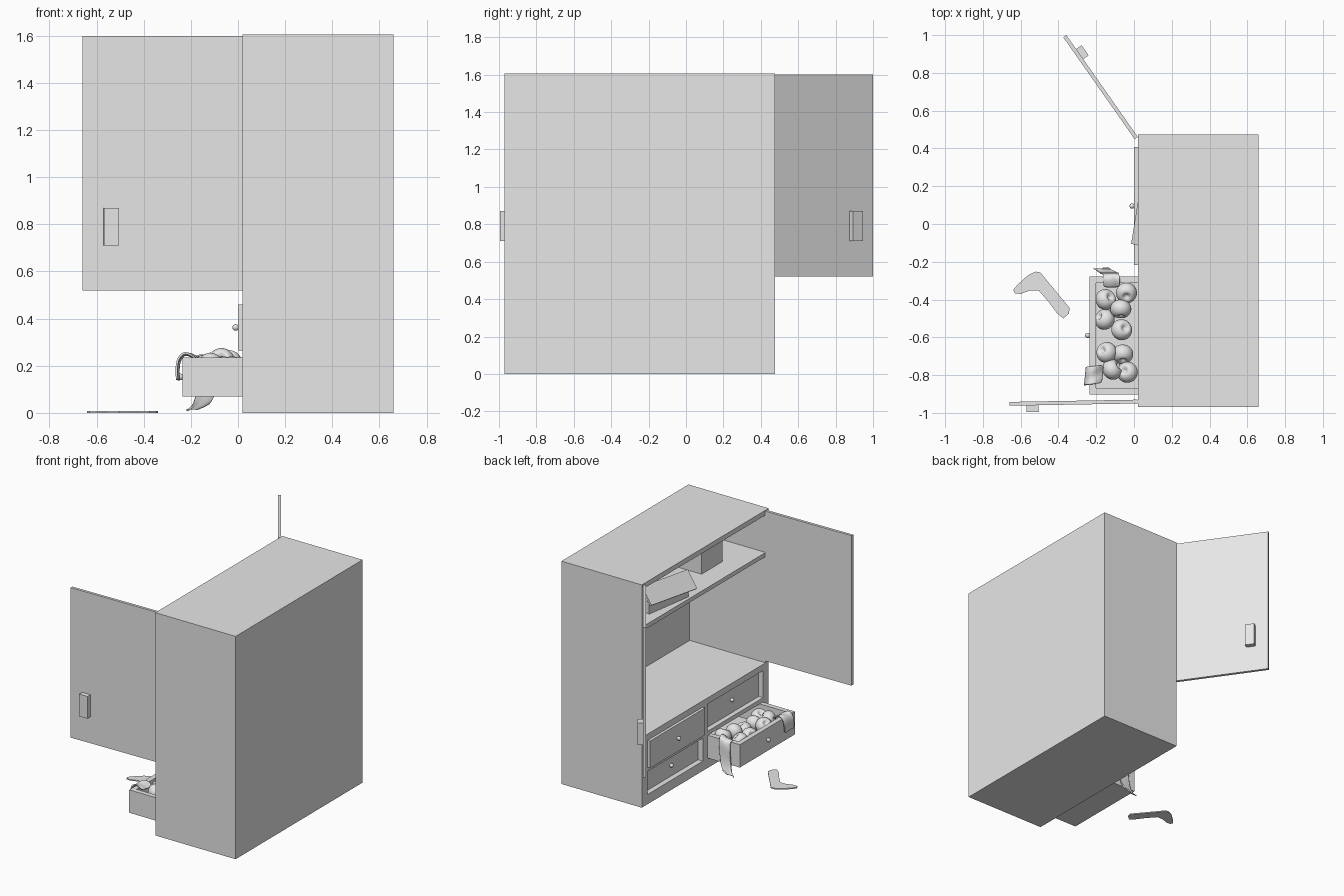
import bpy, bmesh, math
from mathutils import Matrix, Vector

cube = bpy.data.objects.get("Cube")
if cube:
    bpy.data.objects.remove(cube, do_unlink=True)

grey = bpy.data.materials.new("plain_grey")
grey.use_nodes = True
grey.diffuse_color = (0.8, 0.8, 0.8, 1)
grey.node_tree.nodes["Principled BSDF"].inputs["Base Color"].default_value = (0.8, 0.8, 0.8, 1)


def finish(name, bm, smooth=False):
    bmesh.ops.recalc_face_normals(bm, faces=bm.faces)
    mesh = bpy.data.meshes.new(name)
    bm.to_mesh(mesh)
    bm.free()
    mesh.materials.append(grey)
    for p in mesh.polygons:
        p.use_smooth = smooth
    ob = bpy.data.objects.new(name, mesh)
    bpy.context.collection.objects.link(ob)
    return ob


def add_box(bm, x, y, z, mat=Matrix()):
    """Box from (min, max) ranges, optionally placed by a matrix."""
    centre = Vector([(r[0] + r[1]) / 2 for r in (x, y, z)])
    size = [r[1] - r[0] for r in (x, y, z)]
    m = mat @ Matrix.Translation(centre) @ Matrix.Diagonal((*size, 1))
    bmesh.ops.create_cube(bm, size=1, matrix=m)


def boxes(name, *ranges, mat=Matrix()):
    bm = bmesh.new()
    for r in ranges:
        add_box(bm, *r, mat=mat)
    return finish(name, bm)


# Cabinet carcass, open towards -x
X0, X1, Y0, Y1, H, T = 0.02, 0.66, -0.97, 0.475, 1.605, 0.035
inner = (Y0 + T, Y1 - T)
boxes("side_panels", ((X0, X1), (Y0, Y0 + T), (0, H)), ((X0, X1), (Y1 - T, Y1), (0, H)))
boxes("back_panel", ((X1 - T, X1), inner, (0, H)))
boxes("top_panel", ((X0, X1 - T), inner, (H - T, H)))
boxes("bottom_panel", ((X0, X1 - T), inner, (0, 0.07)))
boxes("counter", ((X0, X1 - T), inner, (0.46, 0.505)))
boxes("shelf", ((X0, X1 - T), inner, (1.27, 1.3)))

# Drawer openings: two columns and two rows
LEFT_COL, RIGHT_COL = (-0.22, 0.41), (-0.905, -0.275)
LOW, HIGH = (0.07, 0.235), (0.265, 0.46)
boxes("drawer_dividers",
      ((X0, X1 - T), (RIGHT_COL[1], LEFT_COL[0]), (LOW[0], HIGH[1])),
      ((X0, X1 - T), (inner[0], RIGHT_COL[0]), (LOW[0], HIGH[1])),
      ((X0, X1 - T), (LEFT_COL[1], inner[1]), (LOW[0], HIGH[1])),
      ((X0, X1 - T), RIGHT_COL, (LOW[1], HIGH[0])),
      ((X0, X1 - T), LEFT_COL, (LOW[1], HIGH[0])))


def drawer(name, x, col, row, depth=0.52):
    """Open-topped tray with a round knob on its front."""
    w = T
    y = (col[0] + 0.002, col[1] - 0.002)
    boxes(name,
          ((x, x + w), y, row),
          ((x + depth - w, x + depth), y, row),
          ((x + w, x + depth - w), (y[0], y[0] + w), row),
          ((x + w, x + depth - w), (y[1] - w, y[1]), row),
          ((x + w, x + depth - w), (y[0] + w, y[1] - w), (row[0], row[0] + 0.03)))
    bm = bmesh.new()
    at = Matrix.Translation((x - 0.01, sum(col) / 2, sum(row) / 2))
    bmesh.ops.create_uvsphere(bm, u_segments=16, v_segments=10, radius=0.014, matrix=at)
    finish(name + "_knob", bm, True)


drawer("upper_left_drawer", 0.0, LEFT_COL, HIGH)
drawer("lower_left_drawer", 0.058, LEFT_COL, LOW)
drawer("upper_right_drawer", 0.055, RIGHT_COL, HIGH)
drawer("open_drawer", -0.235, RIGHT_COL, LOW)


# Doors swung open, each with a block handle on the outside
def door(name, hinge, tip, side):
    d = Vector(tip) - Vector(hinge)
    m = Matrix.Translation((*hinge, 0)) @ Matrix.Rotation(math.atan2(d.y, d.x), 4, "Z")
    n = d.length
    boxes(name, ((0, n), (-0.01, 0.01), (0.52, 1.6)), mat=m)
    y = sorted((side * 0.01, side * 0.045))
    boxes(name + "_handle", ((n - 0.155, n - 0.09), y, (0.71, 0.87)), mat=m)


door("front_door", (0.02, -0.94), (-0.66, -0.952), 1)
door("rear_door", (0.012, 0.455), (-0.366, 0.994), -1)

# Boxes stored on the shelf
boxes("storage_box", ((0.17, 0.42), (-0.66, -0.42), (1.3, 1.47)))
turn = Matrix.Translation((-0.015, -0.105, 1.3)) @ Matrix.Rotation(math.radians(-9), 4, "Z")
boxes("shoe_box", ((0.05, 0.17), (0.03, 0.4), (0, 0.085)), mat=turn)
lid = turn @ Matrix.Translation((0, 0, 0.067)) @ Matrix.Rotation(math.radians(3), 4, "X") \
    @ Matrix.Rotation(math.radians(-50), 4, "Y")
boxes("shoe_box_lid", ((0, 0.14), (0, 0.43), (-0.015, 0)), mat=lid)

# Rolled socks: spheres with a dimple pressed into one pole
rolls = [(-0.04, -0.365, 0.215), (-0.15, -0.4, 0.195), (-0.155, -0.505, 0.19),
         (-0.07, -0.45, 0.22), (-0.065, -0.56, 0.19), (-0.145, -0.68, 0.195),
         (-0.06, -0.69, 0.185), (-0.115, -0.77, 0.2), (-0.035, -0.785, 0.19)]
for i, p in enumerate(rolls):
    bm = bmesh.new()
    bmesh.ops.create_uvsphere(bm, u_segments=24, v_segments=16, radius=0.056)
    for v in bm.verts:
        r = math.hypot(v.co.x, v.co.y) / 0.056
        if v.co.z > 0:
            v.co.z -= 0.03 * math.exp(-(r / 0.3) ** 2)
        v.co.z *= 0.9
    m = Matrix.Translation(p) @ Matrix.Rotation(i * 2.1, 4, "Z") @ Matrix.Rotation(0.5 + 0.25 * (i % 4), 4, "X")
    bmesh.ops.transform(bm, matrix=m, verts=bm.verts)
    finish("rolled_sock", bm, True)


# Limp socks draped over the drawer edges
def drape(name, path, across, width):
    bm = bmesh.new()
    rows = []
    for k, p in enumerate(path):
        row = []
        for j in range(5):
            s = j / 4 - 0.5
            wave = 0.006 * math.sin(j * 1.8 + k)
            row.append(bm.verts.new(Vector(p) + Vector(across) * s * width + Vector((0, 0, wave))))
        rows.append(row)
    for a, b in zip(rows, rows[1:]):
        for j in range(4):
            bm.faces.new((a[j], a[j + 1], b[j + 1], b[j]))
    ob = finish(name, bm, True)
    sub = ob.modifiers.new("soften", "SUBSURF")
    sub.levels = sub.render_levels = 2
    ob.modifiers.new("cloth", "SOLIDIFY").thickness = 0.008


drape("side_sock",
      [(-0.12, -0.335, 0.225), (-0.12, -0.305, 0.247), (-0.12, -0.268, 0.247), (-0.125, -0.256, 0.2),
       (-0.13, -0.258, 0.13), (-0.14, -0.252, 0.07), (-0.16, -0.24, 0.03), (-0.185, -0.235, 0.02)],
      (1, 0, 0.25), 0.085)
drape("front_sock",
      [(-0.165, -0.795, 0.225), (-0.19, -0.797, 0.244), (-0.225, -0.8, 0.26),
       (-0.255, -0.803, 0.235), (-0.262, -0.806, 0.19), (-0.258, -0.81, 0.14)],
      (0.1, 1, 0), 0.095)

# Sock lying flat on the floor
outline = [(-0.64, -0.35), (-0.615, -0.32), (-0.56, -0.27), (-0.52, -0.252), (-0.495, -0.257),
           (-0.46, -0.3), (-0.34, -0.445), (-0.345, -0.475), (-0.375, -0.5), (-0.41, -0.47),
           (-0.45, -0.415), (-0.505, -0.352), (-0.55, -0.352), (-0.6, -0.37), (-0.63, -0.367)]
bm = bmesh.new()
face = bm.faces.new([bm.verts.new((x, y, 0)) for x, y in outline])
top = bmesh.ops.extrude_face_region(bm, geom=[face])["geom"]
for v in top:
    if isinstance(v, bmesh.types.BMVert):
        v.co.z = 0.008
finish("floor_sock", bm)
